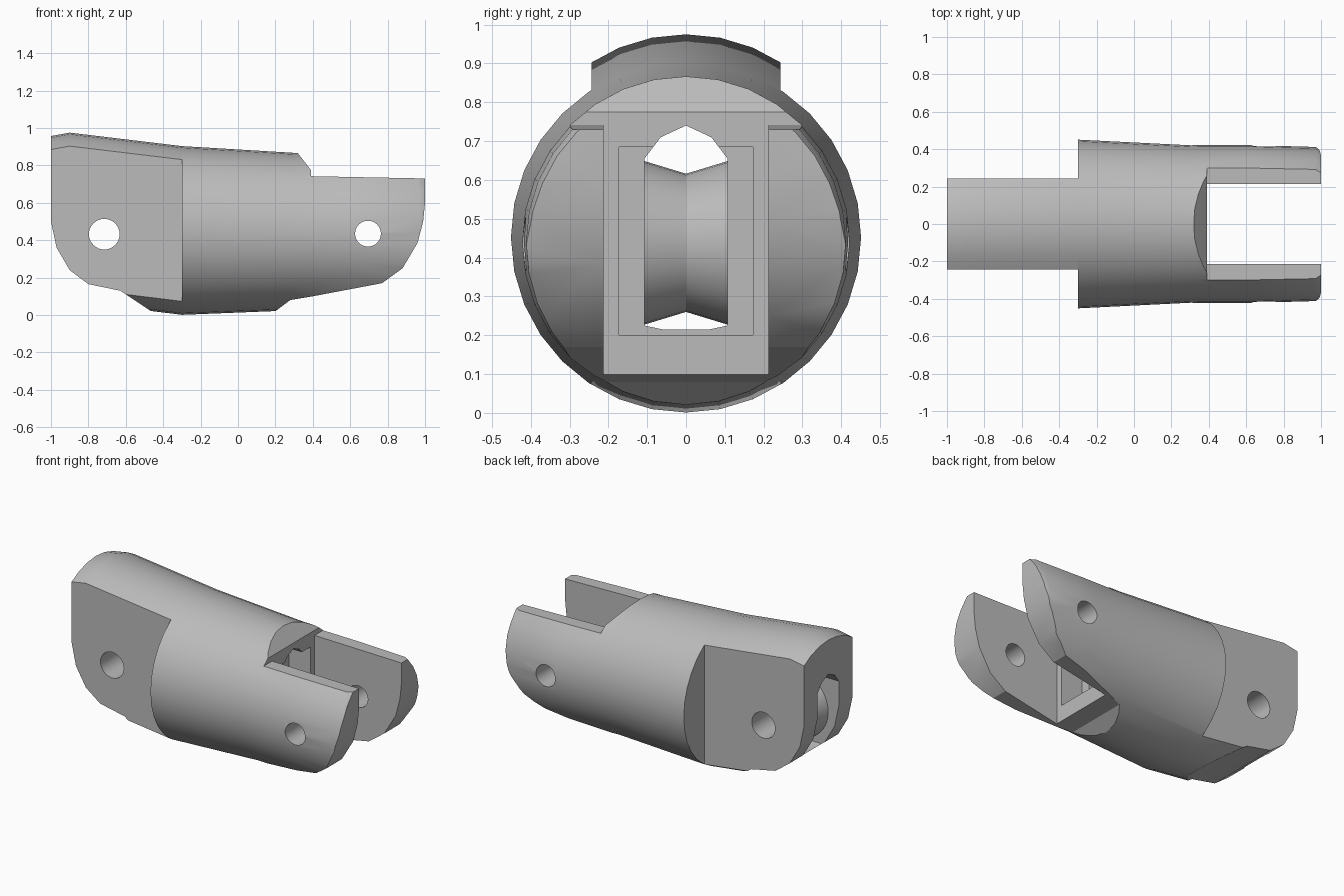
import bpy, bmesh, math
from mathutils import Matrix

old = bpy.data.objects.get("Cube")
if old:
    bpy.data.objects.remove(old, do_unlink=True)

grey = bpy.data.materials.new("plain grey")
grey.use_nodes = True
COLOUR = (0.5, 0.5, 0.5, 1)
grey.diffuse_color = COLOUR
grey.node_tree.nodes["Principled BSDF"].inputs["Base Color"].default_value = COLOUR


def finish(name, bm):
    bmesh.ops.recalc_face_normals(bm, faces=bm.faces)
    mesh = bpy.data.meshes.new(name)
    bm.to_mesh(mesh)
    bm.free()
    mesh.materials.append(grey)
    obj = bpy.data.objects.new(name, mesh)
    bpy.context.collection.objects.link(obj)
    return obj


def loft(name, rings):
    bm = bmesh.new()
    loops = [[bm.verts.new(p) for p in ring] for ring in rings]
    n = len(loops[0])
    for a, b in zip(loops, loops[1:]):
        for i in range(n):
            j = (i + 1) % n
            bm.faces.new((a[i], a[j], b[j], b[i]))
    bm.faces.new(loops[0])
    bm.faces.new(loops[-1])
    return finish(name, bm)


def side_prism(name, profile, y0, y1):
    return loft(name, [[(x, y, z) for x, z in profile] for y in (y0, y1)])


def end_prism(name, profile, x0, x1):
    return loft(name, [[(x, y, z) for y, z in profile] for x in (x0, x1)])


def box(name, x0, x1, y0, y1, z0, z1):
    return side_prism(name, [(x0, z0), (x1, z0), (x1, z1), (x0, z1)], y0, y1)


def circle_xz(x, z, r, y, n=32):
    return [(x + r * math.cos(2 * math.pi * i / n), y,
             z + r * math.sin(2 * math.pi * i / n)) for i in range(n)]


def circle_yz(x, z, r, n=32):
    return [(x, r * math.sin(2 * math.pi * i / n),
             z + r * math.cos(2 * math.pi * i / n)) for i in range(n)]


def boolean(target, tool, operation):
    mod = target.modifiers.new(tool.name, "BOOLEAN")
    mod.operation = operation
    mod.solver = "EXACT"
    mod.object = tool
    tool.hide_render = True
    bpy.context.view_layer.update()
    graph = bpy.context.evaluated_depsgraph_get()
    mesh = bpy.data.meshes.new_from_object(target.evaluated_get(graph))
    target.modifiers.clear()
    target.data = mesh
    bpy.data.objects.remove(tool, do_unlink=True)


# Round tapering body: x, centre height, radius
stations = [(-1.01, .505, .45), (-.9, .525, .45), (-.3, .452, .451),
            (.3, .446, .421), (.62, .44, .422), (.97, .44, .412), (1.01, .44, .395)]
body = loft("finger_body", [circle_yz(*s) for s in stations])

# Side outline trims the ends, the chin and the upper notch
outline = [(-1, 1.1), (-1, .5), (-.97, .36), (-.9, .24), (-.8, .165), (-.63, .13),
           (-.42, -.01), (.2, .02), (.28, .08), (.4, .1), (.77, .17), (.88, .25),
           (.96, .385), (.99, .5), (1, .6), (1, .73), (.39, .742), (.39, .775),
           (.32, .865), (.3, 1.1)]
boolean(body, side_prism("outline", outline, -.7, .7), "INTERSECT")

# Flat sides of the tongue
for side in (-1, 1):
    boolean(body, box("tongue_side", -1.2, -.3, *sorted((side * .243, side * .8)),
                      -.3, 1.3), "DIFFERENCE")

# Fork gap and the recess in its back wall
boolean(body, box("fork_gap", .39, 1.2, -.213, .213, -.3, 1.3), "DIFFERENCE")
boolean(body, box("recess", .24, .5, -.172, .172, .2, .685), "DIFFERENCE")

# Arched channel running the whole length
arch = [(-.107, .225), (-.06, .215), (.06, .215), (.107, .225),
        (.107, .655), (.065, .71), (0, .74), (-.065, .71), (-.107, .655)]
boolean(body, end_prism("channel", arch, -1.2, .5), "DIFFERENCE")

# Grooved pulley held in the tongue
groove = [(-.115, .213), (0, .178), (.115, .213)]
pulley = loft("pulley", [circle_xz(-.715, .438, r, y) for y, r in groove])
boolean(body, pulley, "UNION")

# Pin holes
for x, z, r in ((-.715, .432, .082), (.695, .435, .069)):
    boolean(body, loft("pin_hole", [circle_xz(x, z, r, y) for y in (-.8, .8)]),
            "DIFFERENCE")

body.data.shade_smooth()
body.data.set_sharp_from_angle(angle=math.radians(25))
